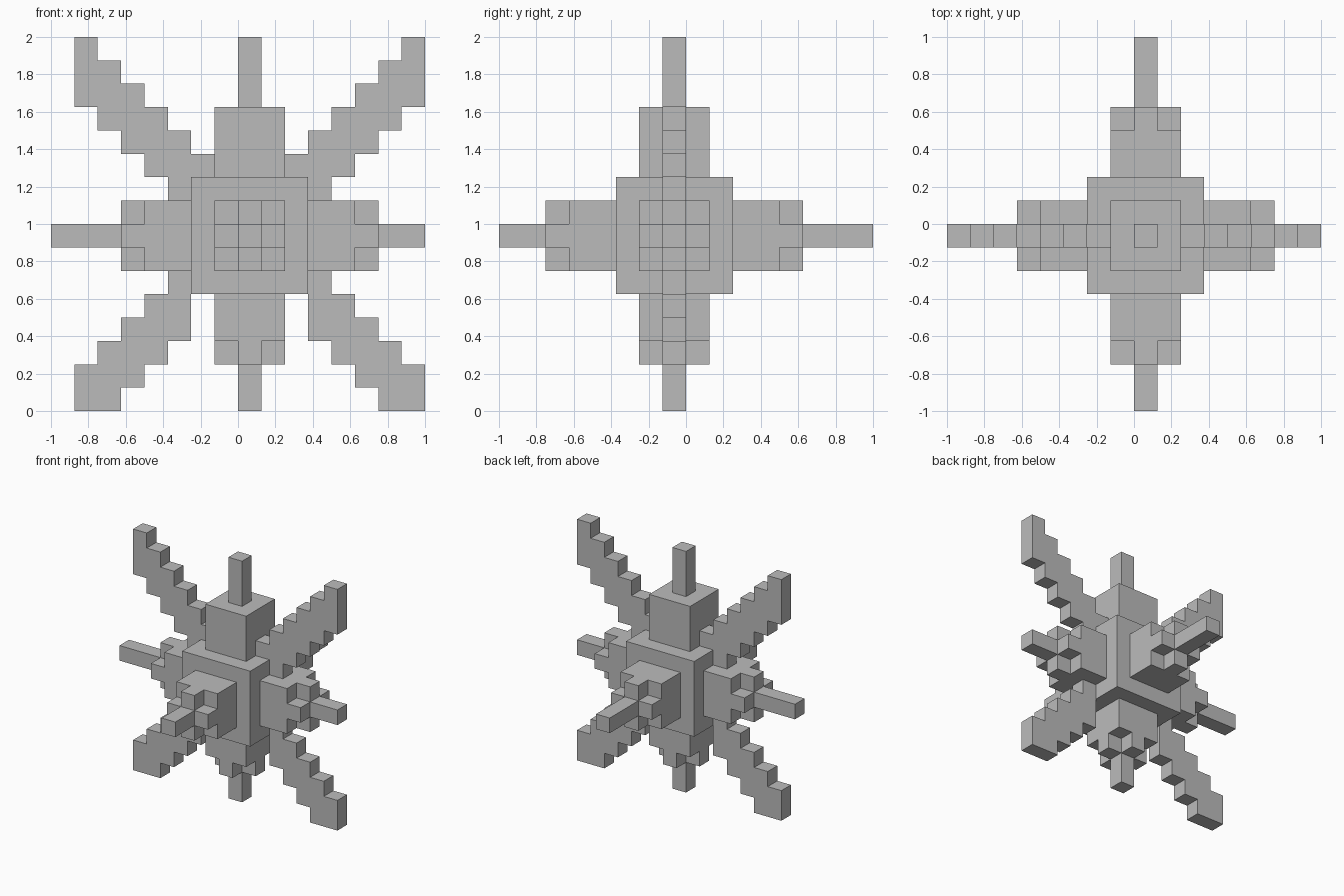
import bpy, bmesh
from math import radians
from mathutils import Matrix, Vector

default = bpy.data.objects.get("Cube")
if default:
    bpy.data.objects.remove(default, do_unlink=True)

UNIT = 0.125                       # edge of one block
CENTRE = Vector((0.5, -0.5, 7.5))  # middle of the core, in blocks
TO_WORLD = Matrix.Scale(UNIT, 4) @ Matrix.Translation(CENTRE)

grey = bpy.data.materials.new("plain grey")
grey.diffuse_color = (0.5, 0.5, 0.5, 1)
grey.use_nodes = True
for node in grey.node_tree.nodes:
    if node.type == 'BSDF_PRINCIPLED':
        node.inputs["Base Color"].default_value = (0.5, 0.5, 0.5, 1)


def add_prism(bm, outline, low, high):
    """Extrude a flat outline along z from low to high."""
    base = bm.faces.new([bm.verts.new((x, y, low)) for x, y in outline])
    raised = bmesh.ops.extrude_face_region(bm, geom=[base], use_keep_orig=True)
    verts = [g for g in raised["geom"] if isinstance(g, bmesh.types.BMVert)]
    bmesh.ops.translate(bm, verts=verts, vec=(0, 0, high - low))


def make_part(name, prisms, rotation=Matrix.Identity(4)):
    bm = bmesh.new()
    for prism in prisms:
        add_prism(bm, *prism)
    bm.transform(TO_WORLD @ rotation)
    bmesh.ops.recalc_face_normals(bm, faces=bm.faces)
    mesh = bpy.data.meshes.new(name)
    bm.to_mesh(mesh)
    bm.free()
    mesh.materials.append(grey)
    bpy.context.collection.objects.link(bpy.data.objects.new(name, mesh))


def square(h):
    return [(-h, -h), (h, -h), (h, h), (-h, h)]


def cross(h, w):
    quarter = [(h, -w), (h, w), (w, w)]
    points = []
    for _ in range(4):
        points += quarter
        quarter = [(-y, x) for x, y in quarter]
    return points


# Core block
make_part("core", [(square(2.5), -2.5, 2.5)])

# Six straight arms: block, end layer, thin spike
arms = {
    "left_arm": ((1, 0, 0), 7.5), "right_arm": ((-1, 0, 0), 8.5),
    "back_arm": ((0, 1, 0), 8.5), "front_arm": ((0, -1, 0), 7.5),
    "top_arm": ((0, 0, 1), 8.5), "bottom_arm": ((0, 0, -1), 7.5),
}
for name, (axis, tip) in arms.items():
    turn = Vector(axis).to_track_quat('Z', 'Y').to_matrix().to_4x4()
    spike = (square(0.5), 5.5, tip)
    if name == "top_arm":
        body = [(square(1.5), 2.5, 5.5)]
    else:
        body = [(square(1.5), 2.5, 4.5), (cross(1.5, 0.5), 4.5, 5.5)]
    make_part(name, body + [spike], turn)


def stair(columns, side):
    """Outline around neighbouring columns given as (start, low, high)."""
    top = [p for x, _, high in columns for p in ((x, high), (x + 1, high))]
    bottom = [p for x, low, _ in columns for p in ((x, low), (x + 1, low))]
    return [(side * x, y) for x, y in dict.fromkeys(top + bottom[::-1])]


# Four stepped diagonal arms, one block thick
upper = [(c - 0.5, c - 1.5, c + 1.5) for c in range(2, 8)]
lower = [(c - 0.5, max(-c - 1.5, -7.5), 1.5 - c) for c in range(3, 8)]
upright = Matrix.Rotation(radians(90), 4, 'X')
for side, label in ((1, "left"), (-1, "right")):
    for level, columns in (("upper", upper), ("lower", lower)):
        make_part(f"{level}_{label}_stepped_arm",
                  [(stair(columns, side), -0.5, 0.5)], upright)
